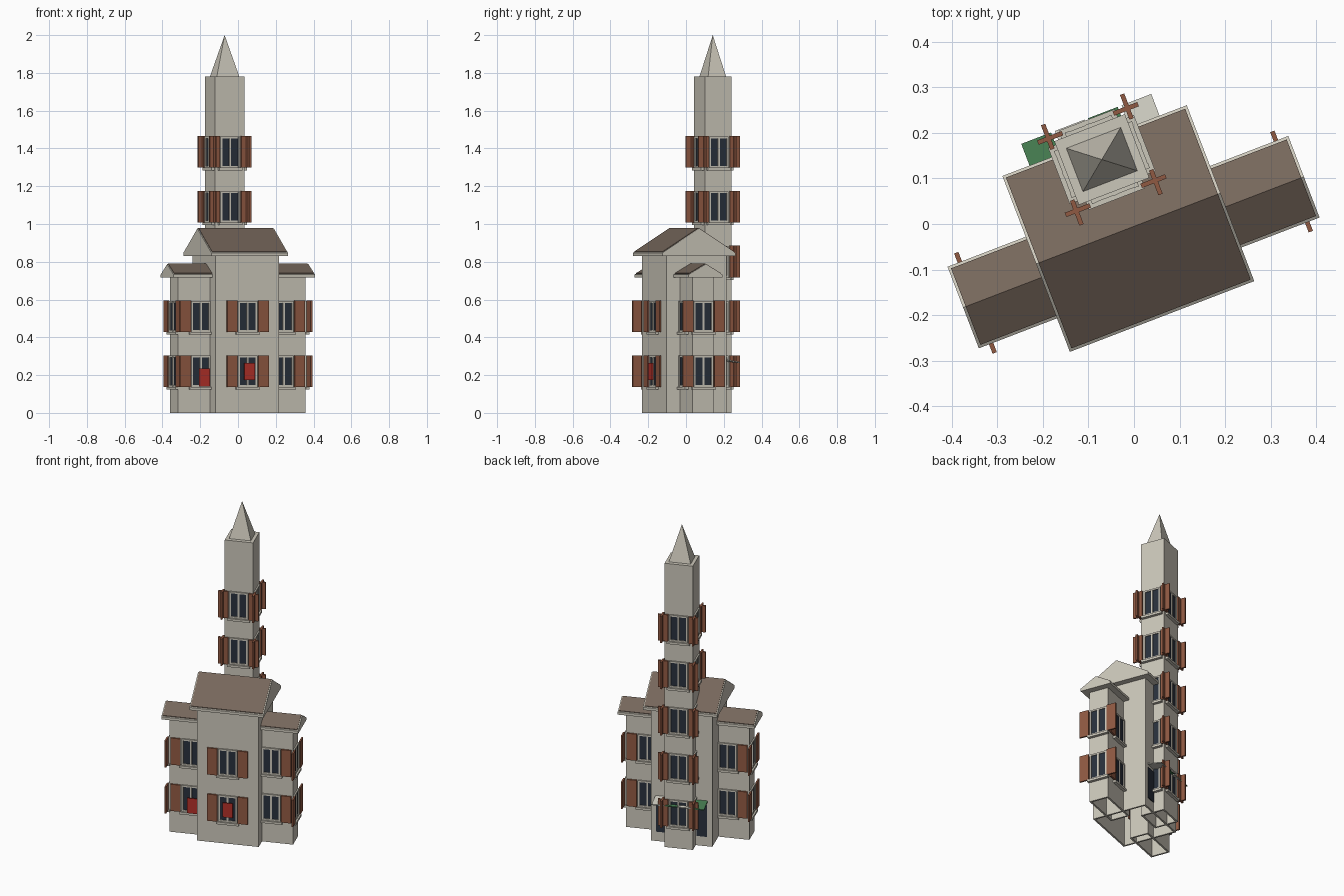
import bpy, bmesh
from math import radians
from mathutils import Matrix

cube = bpy.data.objects.get("Cube")
if cube:
    bpy.data.objects.remove(cube, do_unlink=True)

# Whole building is turned on its plot
BASE = Matrix.Translation((-0.0125, -0.01, 0)) @ Matrix.Rotation(radians(21), 4, 'Z')


def material(name, r, g, b):
    m = bpy.data.materials.new(name)
    m.use_nodes = True
    m.diffuse_color = (r, g, b, 1)
    m.node_tree.nodes["Principled BSDF"].inputs["Base Color"].default_value = (r, g, b, 1)
    return m


STONE = material("stone", 0.60, 0.57, 0.49)
ROOF = material("roof_brown", 0.18, 0.135, 0.105)
WOOD = material("shutter_wood", 0.28, 0.10, 0.055)
GLASS = material("dark_glass", 0.022, 0.03, 0.045)
RED = material("red_cloth", 0.45, 0.03, 0.022)
GREEN = material("green_cloth", 0.06, 0.20, 0.08)
WHITE = material("white_cloth", 0.62, 0.61, 0.54)


def add_box(bm, x, y, z, mat=0):
    """Box from (min, max) ranges."""
    ranges = (x, y, z)
    centre = [(a + b) / 2 for a, b in ranges]
    size = [b - a for a, b in ranges]
    m = Matrix.Translation(centre) @ Matrix.Diagonal((*size, 1))
    verts = bmesh.ops.create_cube(bm, size=1, matrix=m)["verts"]
    for f in {f for v in verts for f in v.link_faces}:
        f.material_index = mat
    return verts


def finish(bm, name, *mats):
    bmesh.ops.recalc_face_normals(bm, faces=bm.faces)
    mesh = bpy.data.meshes.new(name)
    bm.to_mesh(mesh)
    bm.free()
    for m in mats:
        mesh.materials.append(m)
    return mesh


def place(name, mesh, matrix=Matrix()):
    ob = bpy.data.objects.new(name, mesh)
    bpy.context.scene.collection.objects.link(ob)
    ob.matrix_world = BASE @ matrix
    return ob


def box(name, x, y, z, mat):
    bm = bmesh.new()
    add_box(bm, x, y, z)
    return place(name, finish(bm, name, mat))


def walls(name, x, y, top):
    """Hollow walls, open underneath."""
    bm = bmesh.new()
    add_box(bm, x, y, (0, top))
    bmesh.ops.recalc_face_normals(bm, faces=bm.faces)
    low = [f for f in bm.faces if f.normal.z < -0.9]
    bmesh.ops.delete(bm, geom=low, context='FACES')
    ob = place(name, finish(bm, name, STONE))
    mod = ob.modifiers.new("thickness", 'SOLIDIFY')
    mod.thickness = 0.015
    mod.offset = -1


def prism(name, x, section, mat):
    """Section in (y, z) stretched along x."""
    bm = bmesh.new()
    face = bm.faces.new([bm.verts.new((x[0], y, z)) for y, z in section])
    out = bmesh.ops.extrude_face_region(bm, geom=[face])["geom"]
    bmesh.ops.translate(bm, vec=(x[1] - x[0], 0, 0),
                        verts=[g for g in out if isinstance(g, bmesh.types.BMVert)])
    return place(name, finish(bm, name, mat))


def roof(name, x, mid, half, eave, ridge):
    def gable(h, low, edge, top):
        return [(mid - h, low), (mid + h, low), (mid + h, edge), (mid, top), (mid - h, edge)]
    prism(name + "_gables", x, gable(half, eave - 0.016, eave, ridge), STONE)
    rim = 0.006
    edge = eave + (ridge - eave) * rim / half + 0.004
    prism(name + "_covering", (x[0] + rim, x[1] - rim),
          gable(half - rim, eave, edge, ridge + 0.004), ROOF)


# Main block, wings and tower
walls("main_walls", (-0.18, 0.18), (-0.17, 0.17), 0.84)
roof("main_roof", (-0.217, 0.217), 0, 0.207, 0.847, 0.976)
for side, s in (("left", 1), ("right", -1)):
    walls(side + "_wing_walls", sorted((0.11 * s, 0.362 * s)), (-0.092, 0.028), 0.72)
    roof(side + "_wing_roof", sorted((0.17 * s, 0.401 * s)), -0.032, 0.096, 0.732, 0.787)

TX, TY, TC = 0.083, 0.075, 0.1625
walls("tower_walls", (-TX, TX), (TC - TY, TC + TY), 1.78)

# Spire
bm = bmesh.new()
base = [bm.verts.new((x, TC + y, 1.78)) for x, y in
        ((-0.064, -0.051), (0.064, -0.051), (0.064, 0.051), (-0.064, 0.051))]
tip = bm.verts.new((0, TC, 2))
bm.faces.new(base)
for i in range(4):
    bm.faces.new((base[i], base[(i + 1) % 4], tip))
place("spire", finish(bm, "spire", STONE))

# One window facing the front: panes, frame, sill and open shutters
H = 0.167
bm = bmesh.new()
add_box(bm, (-0.05, 0.05), (-0.003, 0.002), (0, H - 0.005), 1)
for x in (-0.05, 0, 0.05):
    add_box(bm, (x - 0.005, x + 0.005), (-0.009, 0.002), (0, H - 0.005))
for z in (0, H - 0.012):
    add_box(bm, (-0.055, 0.055), (-0.008, 0.002), (z, z + 0.01))
add_box(bm, (-0.066, 0.066), (-0.018, 0.002), (-0.014, 0))
for s in (-1, 1):
    add_box(bm, sorted((0.06 * s, 0.118 * s)), (-0.015, -0.005), (0, H), 2)
window_mesh = finish(bm, "window", STONE, GLASS, WOOD)


def windows(name, x, y, turn, levels):
    for n in levels:
        m = Matrix.Translation((x, y, 0.138 + 0.29 * n)) @ Matrix.Rotation(radians(turn), 4, 'Z')
        place(f"{name}_window_{n + 1}", window_mesh, m)


windows("main_front", 0, -0.17, 0, range(2))
windows("tower_front", 0, TC - TY, 0, range(3, 5))
windows("tower_back", 0, TC + TY, 180, range(5))
for side, s in (("left", 1), ("right", -1)):
    windows(f"{side}_wing_front", 0.235 * s, -0.092, 0, range(2))
    windows(f"{side}_wing_back", 0.235 * s, 0.028, 180, range(2))
    windows(f"{side}_wing_end", 0.362 * s, -0.032, 90 * s, range(2))
    windows(f"tower_{side}", TX * s, TC, 90 * s, range(5))
    # Back doors beside the tower
    box(f"{side}_back_door", sorted((0.088 * s, 0.15 * s)), (0.168, 0.174), (0.06, 0.26), GLASS)

# Striped awning over the back doors
for i, x in enumerate((-0.118, -0.039, 0.039, 0.118)):
    prism(f"awning_strip_{i + 1}", (x - 0.035, x + 0.035),
          [(0.165, 0.28), (0.258, 0.264), (0.258, 0.270), (0.165, 0.286)],
          WHITE if i % 2 else GREEN)

# Red cloths hung from the front windows
box("main_hanging_cloth", (-0.025, 0.034), (-0.194, -0.188), (0.175, 0.265), RED)
box("wing_hanging_cloth", (-0.252, -0.19), (-0.118, -0.112), (0.14, 0.235), RED)
